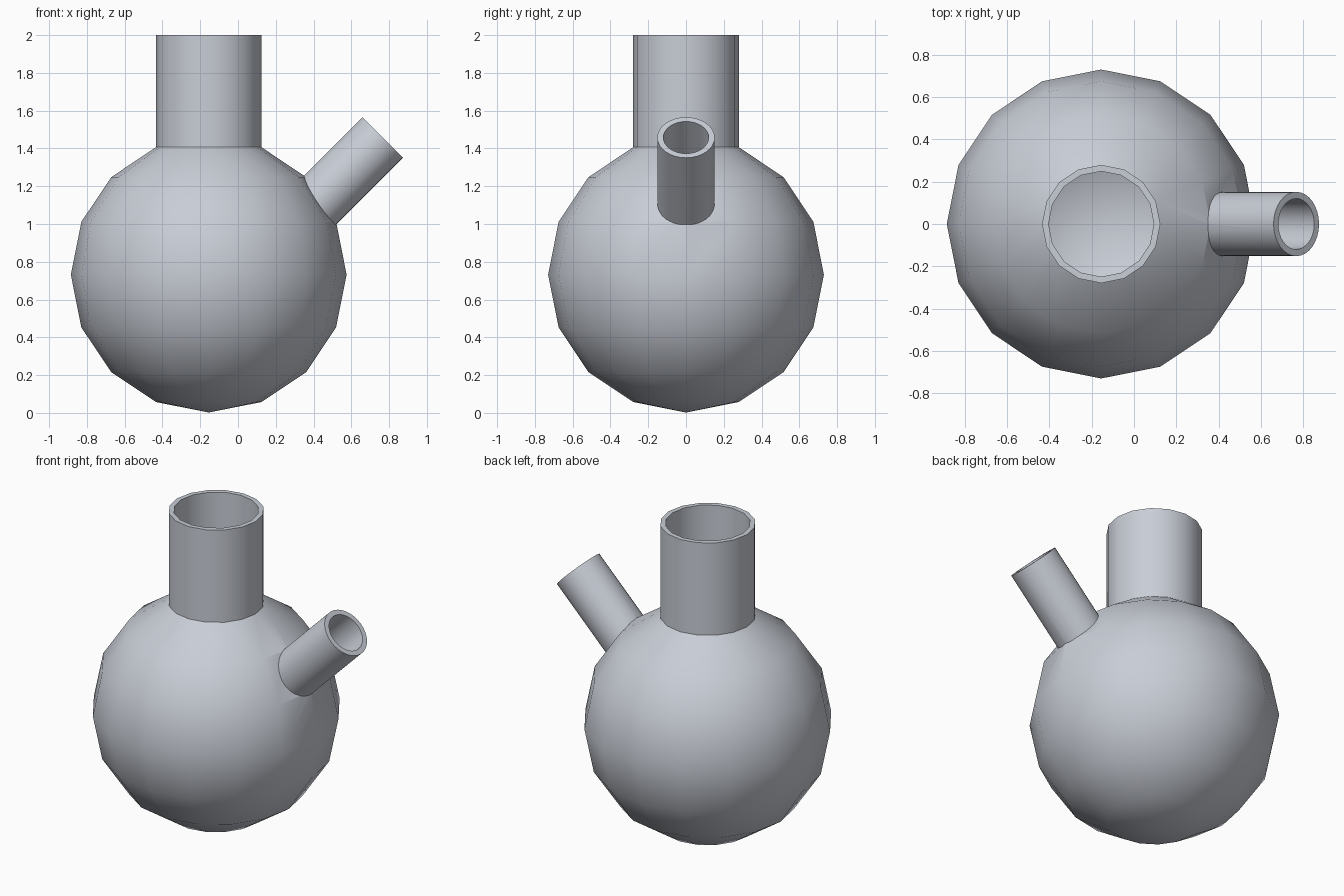
import bpy, bmesh, math
from mathutils import Matrix, Vector

cube = bpy.data.objects.get("Cube")
if cube:
    bpy.data.objects.remove(cube, do_unlink=True)

CENTRE = Vector((-0.155, 0, 0.732))
RADIUS = 0.73
SIDES = 16
SPOUT_END = Vector((0.767, 0, 1.458))

glass = bpy.data.materials.new("blue grey")
colour = (0.58, 0.61, 0.67, 1)
glass.diffuse_color = colour
glass.use_nodes = True
glass.node_tree.nodes["Principled BSDF"].inputs["Base Color"].default_value = colour


def make_object(name, bm):
    bmesh.ops.recalc_face_normals(bm, faces=bm.faces)
    mesh = bpy.data.meshes.new(name)
    bm.to_mesh(mesh)
    bm.free()
    mesh.materials.append(glass)
    obj = bpy.data.objects.new(name, mesh)
    bpy.context.collection.objects.link(obj)
    return obj


def bulb_with_neck(name, radius, neck_radius, neck_top):
    """Closed sphere whose top ring is drawn up into a straight neck."""
    bm = bmesh.new()
    bmesh.ops.create_uvsphere(bm, u_segments=SIDES, v_segments=SIDES // 2, radius=radius)
    pole = max(bm.verts, key=lambda v: v.co.z)
    bmesh.ops.delete(bm, geom=[pole], context='VERTS')
    rim = [e for e in bm.edges if e.is_boundary]
    for v in {v for e in rim for v in e.verts}:
        flat = Vector((v.co.x, v.co.y, 0)).normalized() * neck_radius
        v.co.x, v.co.y = flat.x, flat.y
    grown = bmesh.ops.extrude_edge_only(bm, edges=rim)["geom"]
    for v in grown:
        if isinstance(v, bmesh.types.BMVert):
            v.co.z = neck_top - CENTRE.z
    bmesh.ops.holes_fill(bm, edges=[e for e in bm.edges if e.is_boundary], sides=0)
    bmesh.ops.translate(bm, verts=bm.verts, vec=CENTRE)
    return make_object(name, bm)


def slanted_rod(name, radius, start, end):
    """Rod along the spout axis; distances are measured from the spout mouth."""
    bm = bmesh.new()
    bmesh.ops.create_cone(bm, cap_ends=True, segments=32, radius1=radius,
                          radius2=radius, depth=end - start)
    axis = Vector((1, 0, 1)).normalized()
    place = (Matrix.Translation(SPOUT_END + axis * (start + end) / 2)
             @ Matrix.Rotation(math.radians(45), 4, 'Y'))
    bmesh.ops.transform(bm, matrix=place, verts=bm.verts)
    return make_object(name, bm)


def combine(target, tool, operation):
    mod = target.modifiers.new(operation.lower(), 'BOOLEAN')
    mod.operation = operation
    mod.solver = 'EXACT'
    mod.object = tool
    bpy.context.view_layer.objects.active = target
    bpy.ops.object.modifier_apply(modifier=mod.name)
    bpy.data.objects.remove(tool, do_unlink=True)


# Outer body: round bulb, upright neck and slanted side spout
flask = bulb_with_neck("flask", RADIUS, RADIUS * math.sin(math.pi / 8), 2.0)
combine(flask, slanted_rod("spout", 0.152, -0.75, 0), 'UNION')

# Hollow the bulb and neck, then bore the spout into the cavity
combine(flask, bulb_with_neck("cavity", RADIUS - 0.03, 0.249, 2.1), 'DIFFERENCE')
combine(flask, slanted_rod("bore", 0.12, -0.75, 0.1), 'DIFFERENCE')

# Smooth curved walls, crisp rims and joints
bpy.ops.object.select_all(action='DESELECT')
flask.select_set(True)
bpy.context.view_layer.objects.active = flask
bpy.ops.object.shade_smooth_by_angle(angle=math.radians(30))
